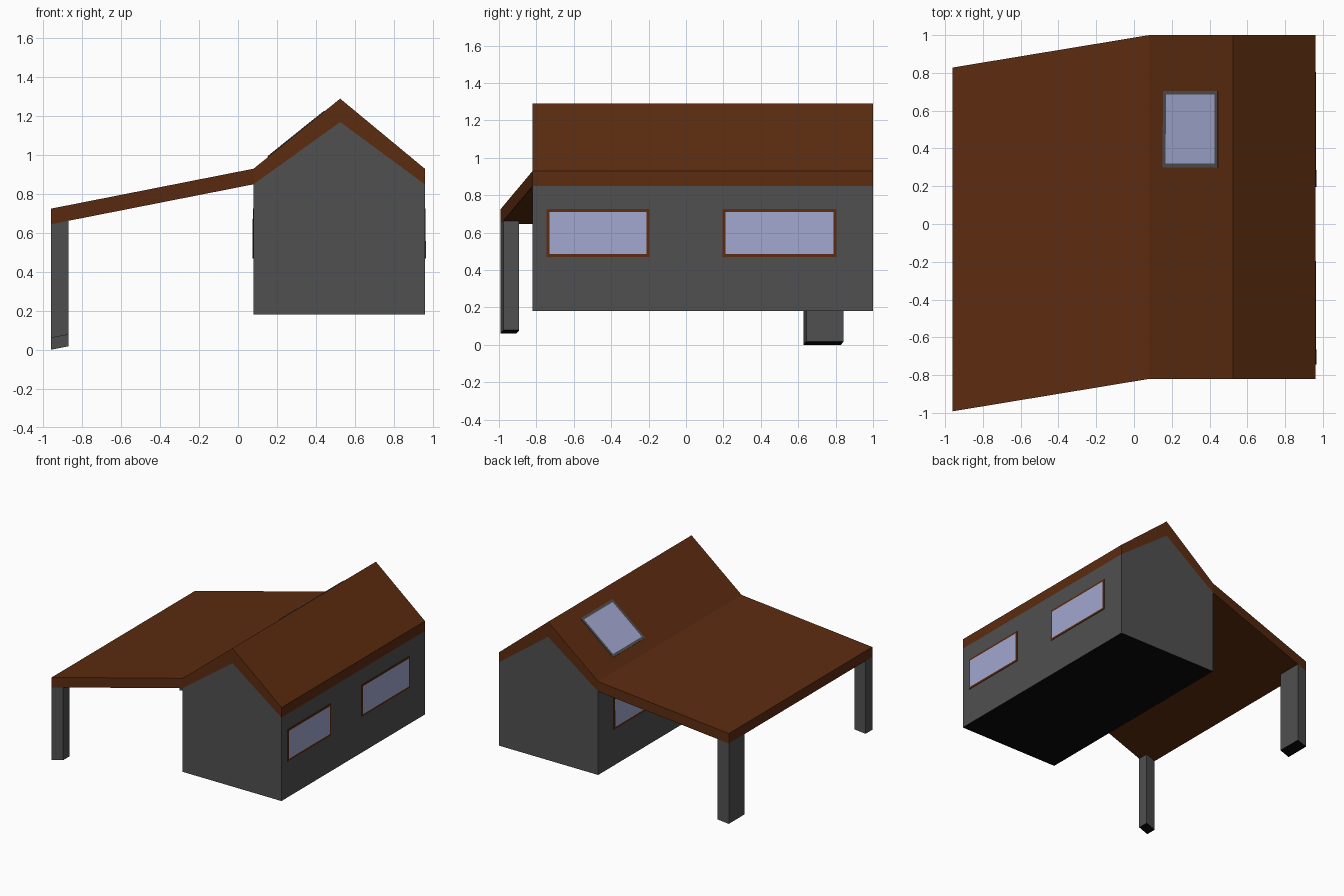
import bpy
import bmesh
from mathutils import Vector

cube = bpy.data.objects.get("Cube")
if cube:
    bpy.data.objects.remove(cube)


def material(name, rgb):
    m = bpy.data.materials.new(name)
    m.use_nodes = True
    m.diffuse_color = (*rgb, 1)
    m.node_tree.nodes["Principled BSDF"].inputs["Base Color"].default_value = (*rgb, 1)
    return m


GREY = material("grey wall", (0.08, 0.08, 0.08))
BROWN = material("brown wood", (0.107, 0.025, 0.005))
GLASS = material("pale blue glass", (0.36, 0.39, 0.63))
BLACK = material("black underside", (0.003, 0.003, 0.003))

FRONT, BACK = -0.82, 1.0
EAVE, RIDGE, OUTER = 0.08, 0.525, 0.96
SKEW = 0.165


def shift(x):
    """The open shelter leans toward the front, left of the house."""
    return SKEW * min(0, x - EAVE)


def finish(name, bm, mats):
    bmesh.ops.recalc_face_normals(bm, faces=bm.faces[:])
    mesh = bpy.data.meshes.new(name)
    bm.to_mesh(mesh)
    bm.free()
    for m in mats:
        mesh.materials.append(m)
    ob = bpy.data.objects.new(name, mesh)
    bpy.context.collection.objects.link(ob)
    return ob


def prism(name, profile, y0, y1):
    """Extrude an x-z profile along y; undersides become black."""
    bm = bmesh.new()
    a, b = [[bm.verts.new((x, y + shift(x), z)) for x, z in profile] for y in (y0, y1)]
    bm.faces.new(a)
    bm.faces.new(b)
    n = len(profile)
    for i in range(n):
        j = (i + 1) % n
        bm.faces.new((a[i], a[j], b[j], b[i]))
    bmesh.ops.recalc_face_normals(bm, faces=bm.faces[:])
    for f in bm.faces:
        f.material_index = int(f.normal.z < -0.5)
    return finish(name, bm, [GREY, BLACK])


def window(name, corner, u, v, border, frame):
    """Thin framed pane spanned by u and v, facing u x v."""
    corner, u, v = Vector(corner), Vector(u), Vector(v)
    n = u.cross(v).normalized()
    bm = bmesh.new()
    base = [corner + n * 0.001, corner + u, corner + u + v, corner + v]
    face = bm.faces.new([bm.verts.new(p) for p in base])
    out = bmesh.ops.extrude_face_region(bm, geom=[face])["geom"]
    for vert in [g for g in out if isinstance(g, bmesh.types.BMVert)]:
        vert.co += n * 0.004
    bmesh.ops.recalc_face_normals(bm, faces=bm.faces[:])
    top = max(bm.faces, key=lambda f: f.normal.dot(n))
    bmesh.ops.inset_individual(bm, faces=[top], thickness=border)
    top.material_index = 1
    return finish(name, bm, [frame, GLASS])


# House body with gable ends
prism("house_body", [(EAVE, 0.18), (OUTER, 0.18), (OUTER, 0.85),
                     (RIDGE, 1.17), (EAVE, 0.85)], FRONT, BACK)

# Posts, cut along the roof slope
for name, low, y0, y1 in (("front_post", 0.06, FRONT, FRONT + 0.085),
                          ("back_post", 0.0, BACK - 0.2, BACK)):
    prism(name, [(-OUTER, low), (-0.87, low + 0.018), (-0.87, 0.663), (-OUTER, 0.645)], y0, y1)

# Folded roof slab over house and shelter
bm = bmesh.new()
rings = []
for x, top, bottom in ((-OUTER, 0.725, 0.645), (EAVE, 0.93, 0.85),
                       (RIDGE, 1.29, 1.17), (OUTER, 0.93, 0.85)):
    rings.append([bm.verts.new((x, y + shift(x), z)) for y, z in
                  ((FRONT, bottom), (BACK, bottom), (BACK, top), (FRONT, top))])
for r, s in zip(rings, rings[1:]):
    for i in range(4):
        j = (i + 1) % 4
        bm.faces.new((r[i], r[j], s[j], s[i]))
bm.faces.new(rings[0])
bm.faces.new(rings[-1])
finish("roof", bm, [BROWN])

# Windows in both long walls
for place, y0, y1 in (("front", -0.745, -0.195), ("back", 0.195, 0.805)):
    size, up = y1 - y0, (0, 0, 0.255)
    window("left_" + place + "_window", (OUTER, y0, 0.47), (0, size, 0), up, 0.022, BROWN)
    window("right_" + place + "_window", (EAVE, y1, 0.47), (0, -size, 0), up, 0.022, BROWN)

# Skylight on the inner slope
pitch = (1.29 - 0.93) / (RIDGE - EAVE)
window("skylight", (0.155, 0.3, 0.93 + (0.155 - EAVE) * pitch),
       (0.29, 0, 0.29 * pitch), (0, 0.405, 0), 0.029, GREY)
